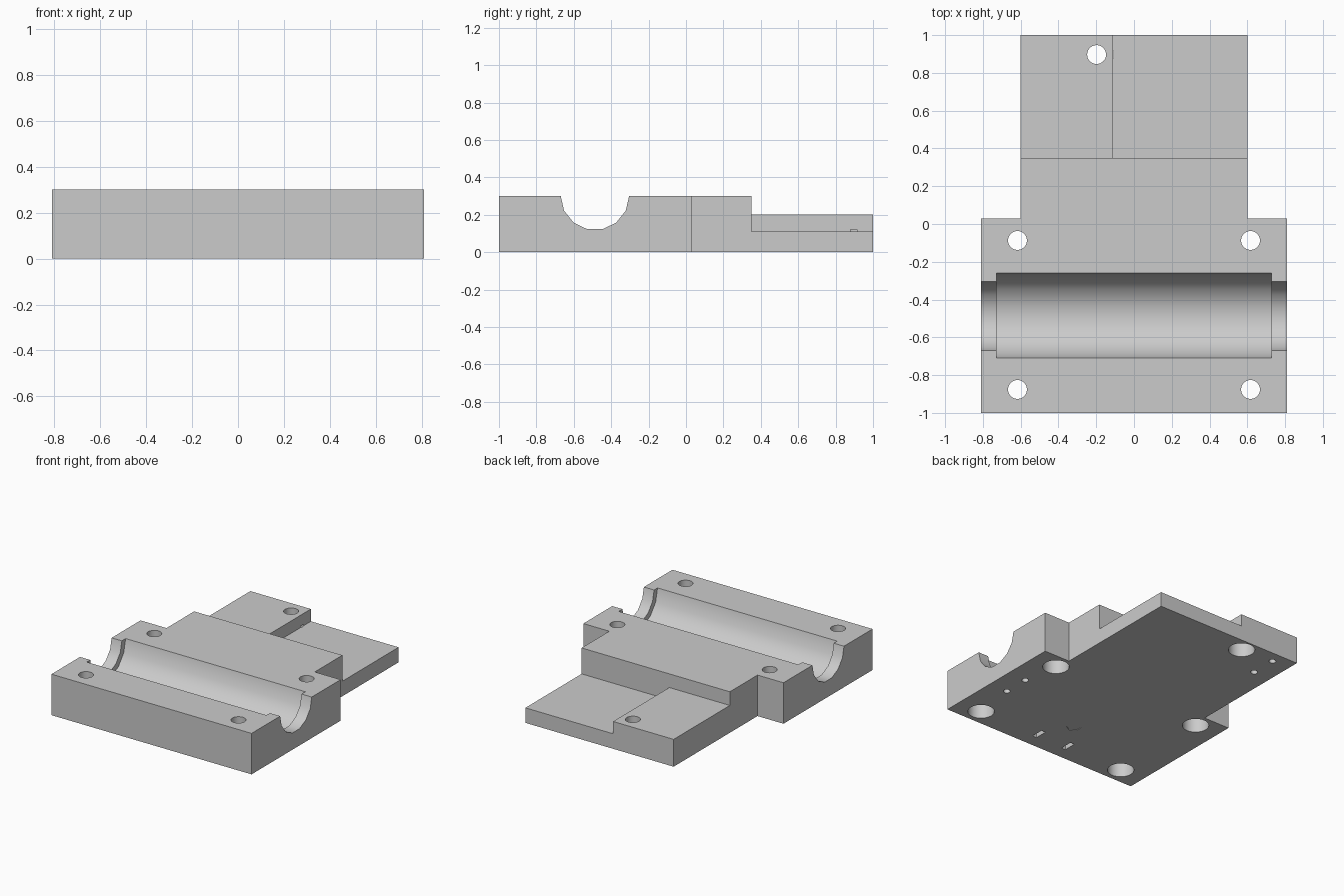
import bpy, bmesh, math
from mathutils import Matrix, Vector

cube = bpy.data.objects.get("Cube")
if cube:
    bpy.data.objects.remove(cube, do_unlink=True)

grey = bpy.data.materials.new("plain grey")
grey.use_nodes = True
grey.diffuse_color = (0.6, 0.6, 0.6, 1)
grey.node_tree.nodes["Principled BSDF"].inputs["Base Color"].default_value = (0.6, 0.6, 0.6, 1)


def make_object(name, bm):
    bmesh.ops.recalc_face_normals(bm, faces=bm.faces)
    mesh = bpy.data.meshes.new(name)
    bm.to_mesh(mesh)
    bm.free()
    mesh.materials.append(grey)
    obj = bpy.data.objects.new(name, mesh)
    bpy.context.collection.objects.link(obj)
    return obj


def cut(bm):
    """Subtract a cutter shape from the block and discard the cutter."""
    tool = make_object("cutter", bm)
    tool.hide_render = True
    mod = block.modifiers.new("cut", "BOOLEAN")
    mod.operation, mod.solver, mod.object = "DIFFERENCE", "EXACT", tool
    bpy.ops.object.modifier_apply(modifier=mod.name)
    bpy.data.objects.remove(tool, do_unlink=True)


def cut_box(low, high):
    low, high = Vector(low), Vector(high)
    bm = bmesh.new()
    bmesh.ops.create_cube(bm, size=1, matrix=Matrix.Translation((low + high) / 2)
                          @ Matrix.Diagonal((*(high - low), 1)))
    cut(bm)


def cut_round(center, radius, depth, sides=32, turn=Matrix()):
    bm = bmesh.new()
    bmesh.ops.create_cone(bm, cap_ends=True, segments=sides, radius1=radius, radius2=radius,
                          depth=depth, matrix=Matrix.Translation(center) @ turn)
    cut(bm)


def drill(x, y, radius, top, sides=32):
    """Hole that enters from the underside and stops at the given height."""
    cut_round((x, y, top / 2 - 0.1), radius, top + 0.2, sides)


# T-shaped block: wide body with a narrower rear tongue
half = [(0.81, -1), (0.81, 0.03), (0.6, 0.03), (0.6, 1)]
outline = half + [(-x, y) for x, y in reversed(half)]
bm = bmesh.new()
base = bm.faces.new([bm.verts.new((x, y, 0)) for x, y in outline])
top = bmesh.ops.extrude_face_region(bm, geom=[base])["geom"]
bmesh.ops.translate(bm, vec=(0, 0, 0.3), verts=[v for v in top if isinstance(v, bmesh.types.BMVert)])
block = make_object("bearing_block", bm)
bpy.context.view_layer.objects.active = block
block.select_set(True)

# Stepped rear tongue
cut_box((-0.8, 0.35, 0.2), (0.8, 1.2, 0.5))
cut_box((-0.11, 0.35, 0.11), (0.8, 1.2, 0.5))

# Rounded channel with narrower ends
sideways = Matrix.Rotation(math.pi / 2, 4, "Y")
cut_round((0, -0.487, 0.301), 0.183, 2, 14, sideways)
cut_round((0, -0.485, 0.301), 0.225, 1.455, 14, sideways)

# Through holes with wide counterbores below
screws = [(x, y) for x in (-0.617, 0.617) for y in (-0.876, -0.087)] + [(-0.198, 0.897)]
for x, y in screws:
    drill(x, y, 0.05, 0.5)
    drill(x, y, 0.09, 0.12)

# Blind pin holes in the underside
for x, y in [(0.66, -0.36), (0.66, -0.553), (-0.457, 0.913), (-0.457, 0.72)]:
    drill(x, y, 0.024, 0.06, 16)

# Slots and shallow hexagon in the underside
for x in (-0.135, 0.12):
    cut_box((x - 0.017, -0.905, -0.1), (x + 0.017, -0.81, 0.06))
drill(0, -0.634, 0.05, 0.004, 6)

bpy.ops.object.shade_smooth_by_angle(angle=math.radians(32))
